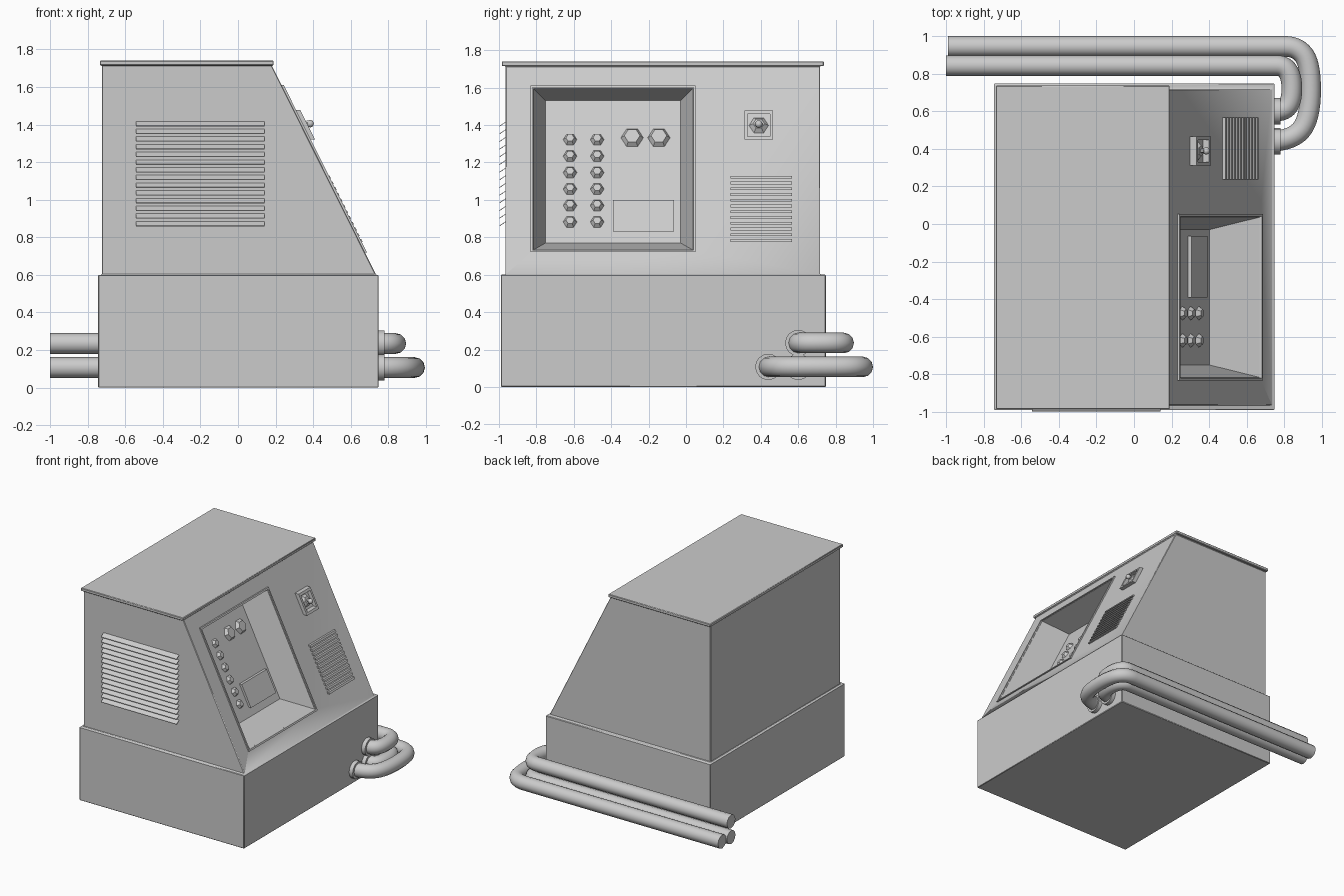
import bpy, bmesh
from math import radians
from mathutils import Matrix, Vector

old = bpy.data.objects.get("Cube")
if old:
    bpy.data.objects.remove(old)

grey = bpy.data.materials.new("light_grey")
grey.use_nodes = True
grey.diffuse_color = (0.6, 0.6, 0.6, 1)
grey.node_tree.nodes["Principled BSDF"].inputs["Base Color"].default_value = grey.diffuse_color

# Sloped control face: local x runs along the face, y up the slope, z outward
FOOT, HEAD = Vector((0.735, 0, 0.6)), Vector((0.18, 0, 1.715))
UP = (HEAD - FOOT).normalized()
ALONG = Vector((0, 1, 0))
OUT = ALONG.cross(UP)
SLOPE = Matrix((ALONG, UP, OUT)).transposed().to_4x4()
PANEL = -0.2235


def on_slope(y, z, w):
    """Point at world y and z, lying w outside the sloped face."""
    v = (z - FOOT.z - OUT.z * w) / UP.z
    return FOOT + ALONG * y + UP * v + OUT * w


def finish(name, bm, angle=40):
    bmesh.ops.recalc_face_normals(bm, faces=bm.faces)
    mesh = bpy.data.meshes.new(name)
    bm.to_mesh(mesh)
    bm.free()
    mesh.materials.append(grey)
    ob = bpy.data.objects.new(name, mesh)
    bpy.context.collection.objects.link(ob)
    smooth(ob, angle)
    return ob


def smooth(ob, angle):
    bpy.ops.object.select_all(action='DESELECT')
    ob.select_set(True)
    bpy.context.view_layer.objects.active = ob
    bpy.ops.object.shade_smooth_by_angle(angle=radians(angle))


def add_box(bm, shape):
    """Add a cube whose corners are placed by shape(i, j, k), each 0 or 1."""
    for v in bmesh.ops.create_cube(bm, size=1)["verts"]:
        v.co = shape(*(int(c > 0) for c in v.co))


def slope_box(bm, ys, zs, ws):
    add_box(bm, lambda i, j, k: on_slope(ys[i], zs[j], ws[k]))


def slope_frame(bm, ys, zs, ws, t):
    for a, b in ((ys[0], ys[0] + t), (ys[1] - t, ys[1])):
        slope_box(bm, (a, b), zs, ws)
    for a, b in ((zs[0], zs[0] + t), (zs[1] - t, zs[1])):
        slope_box(bm, (ys[0] + t, ys[1] - t), (a, b), ws)


def slope_knob(bm, y, z, w, r1, r2, depth, sides=6):
    at = Matrix.Translation(on_slope(y, z, w) + OUT * depth / 2)
    bmesh.ops.create_cone(bm, cap_ends=True, segments=sides, radius1=r1, radius2=r2,
                          depth=depth, matrix=at @ SLOPE @ Matrix.Rotation(radians(30), 4, 'Z'))


# Cabinet: base, ledge, sloped upper body and overhanging lid as stacked rectangles
levels = [(-0.745, 0.748, -0.99, 0.748, 0), (-0.745, 0.748, -0.99, 0.748, 0.6),
          (-0.725, FOOT.x, -0.965, 0.717, 0.6), (-0.725, HEAD.x, -0.965, 0.717, HEAD.z),
          (-0.735, 0.19, -0.985, 0.737, HEAD.z), (-0.735, 0.19, -0.985, 0.737, 1.74)]
bm = bmesh.new()
rings = [[bm.verts.new((x, y, z)) for x, y in ((a, c), (b, c), (b, d), (a, d))]
         for a, b, c, d, z in levels]
for lo, hi in zip(rings, rings[1:]):
    for i in range(4):
        j = (i + 1) % 4
        bm.faces.new((lo[i], lo[j], hi[j], hi[i]))
bm.faces.new(rings[0][::-1])
bm.faces.new(rings[-1])
bmesh.ops.recalc_face_normals(bm, faces=bm.faces)
bmesh.ops.bevel(bm, geom=bm.edges[:], offset=0.004, segments=1, affect='EDGES',
                clamp_overlap=True)
cabinet = finish("cabinet", bm)

# Tapered recess cut into the slope
bm = bmesh.new()
MOUTH_Y, MOUTH_Z = (-0.82, 0.04), (0.73, 1.6)
BACK_Y, BACK_Z = (-0.75, -0.03), (0.77, 1.53)
add_box(bm, lambda i, j, k: on_slope(MOUTH_Y[i], MOUTH_Z[j], 0.012) if k
        else on_slope(BACK_Y[i], BACK_Z[j], PANEL))
cutter = finish("recess_cutter", bm)
cutter.hide_render = True
cut = cabinet.modifiers.new("recess", 'BOOLEAN')
cut.operation, cut.solver, cut.object = 'DIFFERENCE', 'EXACT', cutter
bpy.context.view_layer.objects.active = cabinet
bpy.ops.object.modifier_apply(modifier=cut.name)
bpy.data.objects.remove(cutter)
smooth(cabinet, 55)

# Thin rim around the recess
bm = bmesh.new()
slope_frame(bm, (-0.832, 0.052), (0.72, 1.612), (-0.01, 0.01), 0.012)
finish("recess_rim", bm)

# Two columns of buttons, two dials and a screen on the recessed panel
bm = bmesh.new()
for y in (-0.62, -0.475):
    for row in range(6):
        slope_knob(bm, y, 0.882 + 0.088 * row, PANEL, 0.037, 0.022, 0.022)
finish("buttons", bm)
bm = bmesh.new()
for y in (-0.288, -0.145):
    slope_knob(bm, y, 1.332, PANEL, 0.06, 0.042, 0.025)
finish("dials", bm)
bm = bmesh.new()
slope_box(bm, (-0.39, -0.065), (0.83, 1.0), (PANEL - 0.01, PANEL + 0.018))
finish("screen", bm)

# Switch: square frame, hexagonal boss and ball-ended lever
bm = bmesh.new()
slope_frame(bm, (0.312, 0.466), (1.322, 1.478), (-0.01, 0.03), 0.018)
finish("switch_frame", bm)
bm = bmesh.new()
slope_knob(bm, 0.389, 1.398, 0, 0.052, 0.03, 0.022)
slope_knob(bm, 0.389, 1.4, 0.01, 0.012, 0.012, 0.03)
bmesh.ops.create_uvsphere(bm, u_segments=10, v_segments=8, radius=0.02,
                          matrix=Matrix.Translation(on_slope(0.389, 1.405, 0.045)))
finish("switch_lever", bm)

# Vent slats on the slope
bm = bmesh.new()
for n in range(12):
    z = 0.775 + 0.0308 * n
    slope_box(bm, (0.237, 0.568), (z, z + 0.015), (-0.005, 0.014))
finish("slope_vent", bm)

# Angled louvres on the front wall
bm = bmesh.new()
for n in range(14):
    z = 0.858 + 0.041 * n
    add_box(bm, lambda i, j, k: ((-0.543, 0.142)[i], (-0.998, -0.96)[j],
                                 z + 0.026 * j + 0.004 * k))
finish("front_louvres", bm)

# Three hoses leaving the side, bending round the corner and running along the back
inner = [(0.74, 0.6), (0.8, 0.6), (0.84, 0.66), (0.84, 0.78), (0.8, 0.843), (0.72, 0.843), (-1, 0.843)]
outer = [(0.74, 0.44), (0.86, 0.45), (0.94, 0.58), (0.94, 0.85), (0.87, 0.945), (0.74, 0.945), (-0.99, 0.945)]
hoses = (("upper_hose", inner, 0.235), ("lower_inner_hose", inner, 0.107),
         ("lower_outer_hose", outer, 0.107))
for name, path, z in hoses:
    curve = bpy.data.curves.new(name, 'CURVE')
    curve.dimensions = '3D'
    curve.bevel_depth, curve.bevel_resolution, curve.use_fill_caps = 0.055, 4, True
    spline = curve.splines.new('NURBS')
    spline.points.add(len(path) - 1)
    for p, (x, y) in zip(spline.points, path):
        p.co = (x, y, z, 1)
    spline.order_u, spline.use_endpoint_u, spline.resolution_u = 3, True, 6
    curve.materials.append(grey)
    hose = bpy.data.objects.new(name, curve)
    bpy.context.collection.objects.link(hose)
    bpy.ops.object.select_all(action='DESELECT')
    hose.select_set(True)
    bpy.context.view_layer.objects.active = hose
    bpy.ops.object.convert(target='MESH')
    smooth(bpy.context.view_layer.objects.active, 50)

    # Collar where the hose meets the wall
    bm = bmesh.new()
    bmesh.ops.create_cone(bm, cap_ends=True, segments=16, radius1=0.07, radius2=0.07, depth=0.04,
                          matrix=Matrix.Translation((0.76, path[0][1], z))
                          @ Matrix.Rotation(radians(90), 4, 'Y'))
    finish(name + "_collar", bm)
